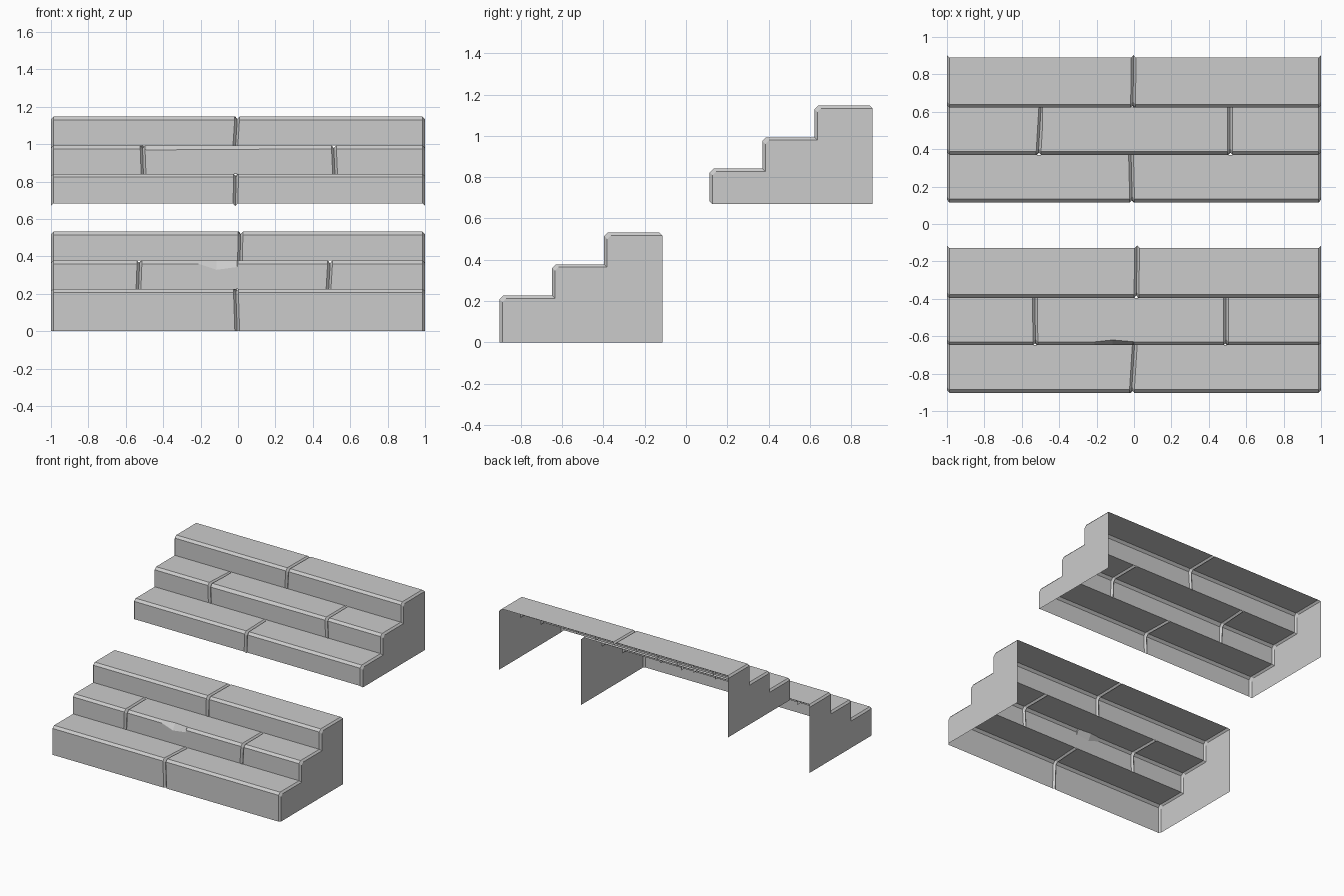
import bpy

if "Cube" in bpy.data.objects:
    bpy.data.objects.remove(bpy.data.objects["Cube"])

GAP = 0.013      # half width of a joint between blocks
DEPTH = 0.014    # depth of joints and end bevels
CHAMFER = 0.018  # worn front edge of each step


def make_object(name, verts, faces):
    mesh = bpy.data.meshes.new(name)
    mesh.from_pydata(verts, [], faces)
    mesh.update()
    obj = bpy.data.objects.new(name, mesh)
    bpy.context.collection.objects.link(obj)
    return obj


def profile(y0, y1, z0, z1, shift=0.0, down=CHAMFER, back=CHAMFER):
    """Riser, chamfered nose and tread as (y, z), sunk inwards by shift."""
    pts = [(y0, z0), (y0, z1 - down), (y0 + back, z1), (y1, z1)]
    return [(y + shift, max(z - shift, 0)) for y, z in pts]


def add_block(name, step, left, right, chips=()):
    """Open stone block between two joints; a joint is x at riser foot, nose, tread back."""
    def ring(joint, dx, **kw):
        xs = (joint[0], joint[1], joint[1], joint[2])
        return [(x + dx, y, z) for x, (y, z) in zip(xs, profile(*step, **kw))]

    rings = [ring(left, 0, shift=DEPTH), ring(left, GAP)]
    rings += [ring((x, x, x), 0, down=d, back=b) for x, d, b in chips]
    rings += [ring(right, -GAP), ring(right, 0, shift=DEPTH)]
    verts = [v for r in rings for v in r]
    faces = [(4 * i + j, 4 * i + 4 + j, 4 * i + 5 + j, 4 * i + 1 + j)
             for i in range(len(rings) - 1) for j in range(3)]
    make_object(name, verts, faces)


def add_stair(name, y_off, z_off, foot, joints, chips):
    fronts = [y + y_off for y in (-0.903, -0.648, -0.396, -0.129)]
    tops = [foot] + [z + z_off for z in (0.226, 0.378, 0.532)]
    outline = []
    for s in range(3):
        step = (fronts[s], fronts[s + 1], tops[s], tops[s + 1])
        outline += profile(*step, shift=DEPTH)[:3 if s < 2 else 4]
        row = [(-1, -1, -1)] + joints[s] + [(1, 1, 1)]
        for b in range(len(row) - 1):
            add_block(f"{name}_step_{s + 1}_block_{b + 1}", step,
                      row[b], row[b + 1], chips.get((s, b), ()))
    # flat stepped side panels; back and underside stay open
    outline.append((outline[-1][0], outline[0][1]))
    for side, x in (("left", -1), ("right", 1)):
        order = list(range(len(outline)))
        if x > 0:
            order.reverse()
        make_object(f"{name}_{side}_side", [(x, y, z) for y, z in outline], [order])


# lower flight, with a chipped edge on the middle block
add_stair("lower_stair", 0, 0, 0,
          [[(-0.004, -0.011, 0.004)],
           [(-0.532, -0.527, -0.53), (0.484, 0.492, 0.492)],
           [(0.011, 0.013, 0.017)]],
          {(1, 1): [(-0.21, 0.018, 0.018), (-0.115, 0.05, 0.028),
                    (-0.005, 0.035, 0.019), (0.0, 0.018, 0.018)]})

# upper flight
add_stair("upper_stair", 1.018, 0.615, 0.683,
          [[(-0.014, -0.01, -0.016)],
           [(-0.505, -0.51, -0.496), (0.519, 0.513, 0.513)],
           [(-0.014, -0.005, -0.002)]],
          {(1, 1): [(-0.49, 0.024, 0.018)]})
